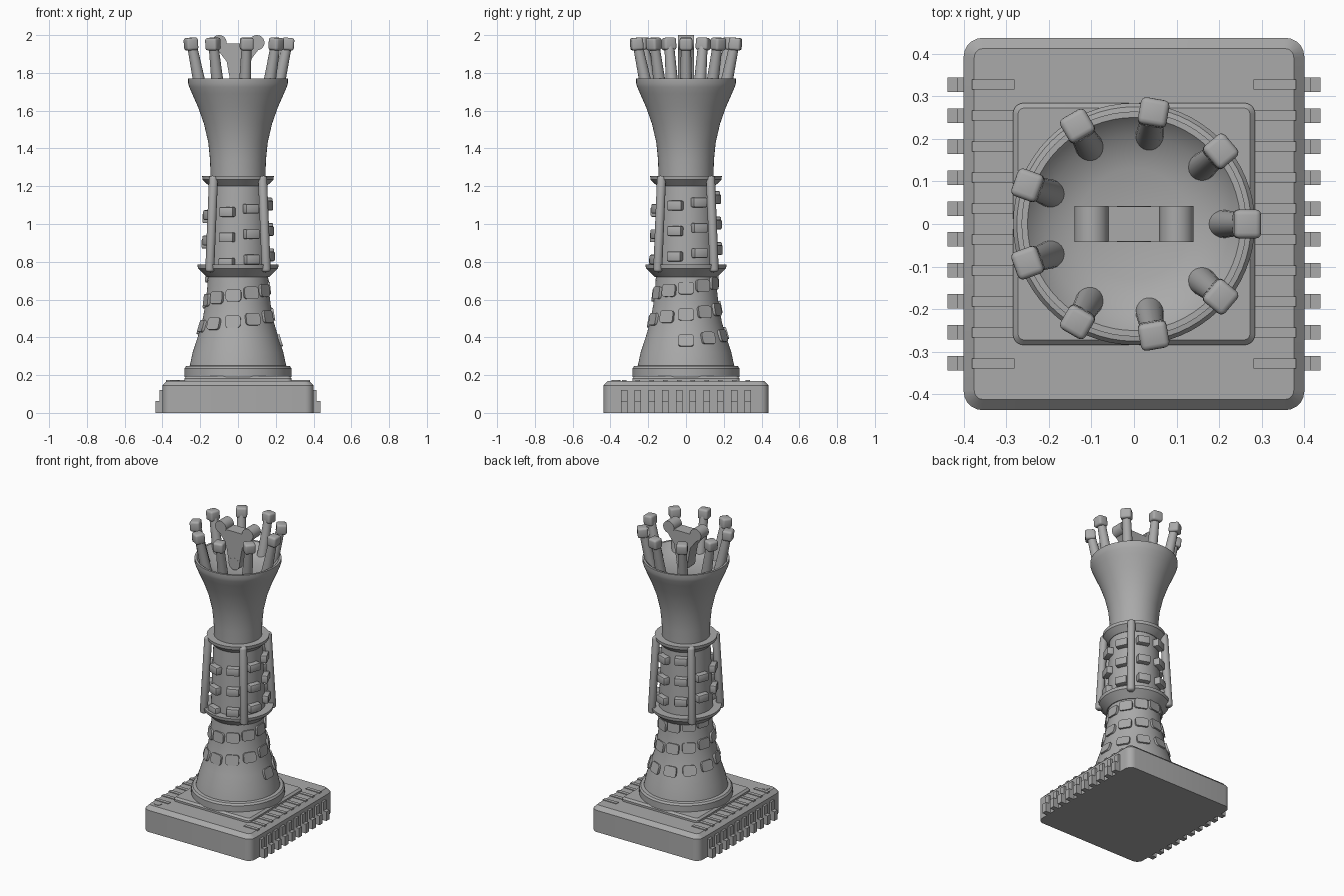
import bpy, bmesh, math
from mathutils import Matrix, Vector

old = bpy.data.objects.get("Cube")
if old:
    bpy.data.objects.remove(old, do_unlink=True)

GREY = (0.4, 0.4, 0.4, 1)
grey = bpy.data.materials.new("plain grey")
grey.use_nodes = True
grey.diffuse_color = GREY
grey.node_tree.nodes["Principled BSDF"].inputs["Base Color"].default_value = GREY


def finish(name, bm, smooth=35):
    bmesh.ops.recalc_face_normals(bm, faces=bm.faces)
    mesh = bpy.data.meshes.new(name)
    bm.to_mesh(mesh)
    bm.free()
    mesh.materials.append(grey)
    obj = bpy.data.objects.new(name, mesh)
    bpy.context.collection.objects.link(obj)
    bpy.ops.object.select_all(action='DESELECT')
    bpy.context.view_layer.objects.active = obj
    obj.select_set(True)
    bpy.ops.object.shade_smooth_by_angle(angle=math.radians(smooth))
    return obj


def box(name, size, place, bevel=0.0, segments=2):
    """Box placed by a matrix, with all its edges rounded."""
    bm = bmesh.new()
    bmesh.ops.create_cube(bm, size=1, matrix=Matrix.Diagonal((*size, 1)))
    if bevel:
        bmesh.ops.bevel(bm, geom=bm.edges[:], offset=bevel, segments=segments,
                        profile=0.5, affect='EDGES')
    bm.transform(place)
    return finish(name, bm)


def slab(name, half_x, half_y, z0, z1, corner, chamfer):
    """Flat slab with rounded corners and a chamfered top rim."""
    bm = bmesh.new()
    place = Matrix.Translation((0, 0, (z0 + z1) / 2))
    bmesh.ops.create_cube(bm, size=1, matrix=place @ Matrix.Diagonal(
        (2 * half_x, 2 * half_y, z1 - z0, 1)))
    upright = [e for e in bm.edges if abs(e.verts[0].co.z - e.verts[1].co.z) > 0.001]
    bmesh.ops.bevel(bm, geom=upright, offset=corner, segments=5, profile=0.5, affect='EDGES')
    rim = [e for e in bm.edges if all(v.co.z > z1 - 0.001 for v in e.verts)]
    bmesh.ops.bevel(bm, geom=rim, offset=chamfer, segments=1, affect='EDGES')
    return finish(name, bm)


def lathe(name, profile, sides=64):
    """Turned solid from (radius, height) points."""
    bm = bmesh.new()
    verts = [bm.verts.new((r, 0, z)) for r, z in profile]
    edges = [bm.edges.new(pair) for pair in zip(verts, verts[1:])]
    bmesh.ops.spin(bm, geom=verts + edges, cent=(0, 0, 0), axis=(0, 0, 1),
                   angle=math.tau, steps=sides)
    bmesh.ops.remove_doubles(bm, verts=bm.verts, dist=0.0005)
    return finish(name, bm)


def rod(name, start, end, r0, r1, sides=20, bevel=0.0):
    """Tapered round bar between two points."""
    start, end = Vector(start), Vector(end)
    axis = end - start
    bm = bmesh.new()
    bmesh.ops.create_cone(bm, cap_ends=True, segments=sides, radius1=r0, radius2=r1,
                          depth=axis.length)
    if bevel:
        caps = [e for e in bm.edges if abs(e.verts[0].co.z - e.verts[1].co.z) < 0.001]
        bmesh.ops.bevel(bm, geom=caps, offset=bevel, segments=3, profile=0.5, affect='EDGES')
    bm.transform(Matrix.Translation((start + end) / 2)
                 @ axis.to_track_quat('Z', 'Y').to_matrix().to_4x4())
    return finish(name, bm)


def polar(radius, angle, z):
    return Vector((radius * math.cos(angle), radius * math.sin(angle), z))


def around(radius, angle, z, tilt=0.0):
    """Placement on a circle, local x pointing outward."""
    return (Matrix.Translation(polar(radius, angle, z)) @ Matrix.Rotation(angle, 4, 'Z')
            @ Matrix.Rotation(tilt, 4, 'Y'))


# Chip shaped base with a raised pad
slab("base", 0.4, 0.437, 0, 0.17, 0.045, 0.025)
slab("pad", 0.284, 0.284, 0.16, 0.195, 0.025, 0.012)
rod("corner_dot", (-0.333, -0.37, 0.16), (-0.333, -0.37, 0.173), 0.024, 0.024, 24)

# Stepped pins along both sides, with marks on the top
for side, word in ((1, "left"), (-1, "right")):
    for i in range(10):
        y = (i - 4.5) * 0.0727
        box(f"{word}_pin_{i}", (0.03, 0.034, 0.12), Matrix.Translation((side * 0.4, y, 0.06)))
        box(f"{word}_foot_{i}", (0.05, 0.034, 0.062), Matrix.Translation((side * 0.413, y, 0.031)))
        box(f"{word}_mark_{i}", (0.1, 0.024, 0.014), Matrix.Translation((side * 0.33, y, 0.167)))

# Flared lower tower
cone = [(0.255, 0.25), (0.24, 0.32), (0.214, 0.4), (0.19, 0.48), (0.172, 0.58),
        (0.163, 0.66), (0.158, 0.75)]
lathe("lower_tower", [(0, 0.19), (0.284, 0.19), (0.284, 0.235), (0.275, 0.247)] + cone + [(0, 0.75)])


def cone_at(z):
    for (r0, z0), (r1, z1) in zip(cone, cone[1:]):
        if z <= z1:
            return r0 + (r1 - r0) * (z - z0) / (z1 - z0), math.atan2(r1 - r0, z1 - z0)
    return cone[-1][0], 0


# Rounded bricks winding up the lower tower
for k in range(28):
    z = 0.38 + 0.0127 * k
    radius, slope = cone_at(z)
    bm = bmesh.new()
    bmesh.ops.create_cube(bm, size=1, matrix=Matrix.Diagonal((0.036, 0.082, 0.066, 1)))
    ends = [e for e in bm.edges if abs(e.verts[0].co.x - e.verts[1].co.x) > 0.01]
    bmesh.ops.bevel(bm, geom=ends, offset=0.016, segments=3, profile=0.5, affect='EDGES')
    bm.transform(around(radius - 0.009, math.tau * k / 11, z, slope))
    finish(f"wall_brick_{k}", bm)

# Middle tower with a collar at each end
lathe("lower_collar", [(0, 0.72), (0.165, 0.72), (0.212, 0.765), (0.215, 0.785), (0, 0.785)])
lathe("middle_tower", [(0, 0.77), (0.165, 0.77), (0.148, 1.23), (0, 1.23)])
lathe("upper_collar", [(0, 1.2), (0.152, 1.2), (0.188, 1.235), (0.19, 1.255), (0, 1.255)])
for i in range(4):
    a = math.radians(45 + 90 * i)
    rod(f"pillar_{i}", polar(0.212, a, 0.745), polar(0.183, a, 1.255), 0.024, 0.024, 20, 0.015)

# Blocks winding up the middle tower
for k in range(22):
    z = 0.795 + 0.0168 * k
    box(f"climbing_block_{k}", (0.06, 0.08, 0.052),
        around(0.168 - 0.035 * (z - 0.77), math.radians(45 * k - 110), z), 0.008)

# Flared cup with a shallow bowl
lathe("cup", [(0, 1.24), (0.145, 1.24), (0.148, 1.34), (0.157, 1.43), (0.18, 1.53),
              (0.212, 1.62), (0.243, 1.69), (0.258, 1.725), (0.264, 1.745), (0.264, 1.77),
              (0.25, 1.77), (0.21, 1.725), (0.13, 1.7), (0, 1.69)])

# Ring of leaning posts with block tips
for i in range(9):
    a = math.tau * i / 9
    rod(f"crown_post_{i}", polar(0.205, a, 1.69), polar(0.258, a, 1.94), 0.034, 0.026)
    box(f"crown_tip_{i}", (0.064, 0.068, 0.066), around(0.265, a, 1.953, math.radians(4)), 0.013, 3)

# Three lobed emblem standing in the bowl
lobes = [(-0.1, 1.96), (0.1, 1.96), (0, 1.74)]
for i, (x, z) in enumerate(lobes):
    rod(f"emblem_lobe_{i}", (x, -0.042, z), (x, 0.042, z), 0.04, 0.04, 28)
bm = bmesh.new()
outline = [(-0.1, 1.99), (-0.06, 1.955), (0.06, 1.955), (0.1, 1.99), (0.11, 1.925),
           (0.06, 1.86), (0.038, 1.74), (-0.038, 1.74), (-0.06, 1.86), (-0.11, 1.925)]
face = bm.faces.new([bm.verts.new((x, -0.0415, z)) for x, z in outline])
grown = bmesh.ops.extrude_face_region(bm, geom=[face])
moved = [g for g in grown["geom"] if isinstance(g, bmesh.types.BMVert)]
bmesh.ops.translate(bm, verts=moved, vec=(0, 0.083, 0))
finish("emblem_body", bm)
